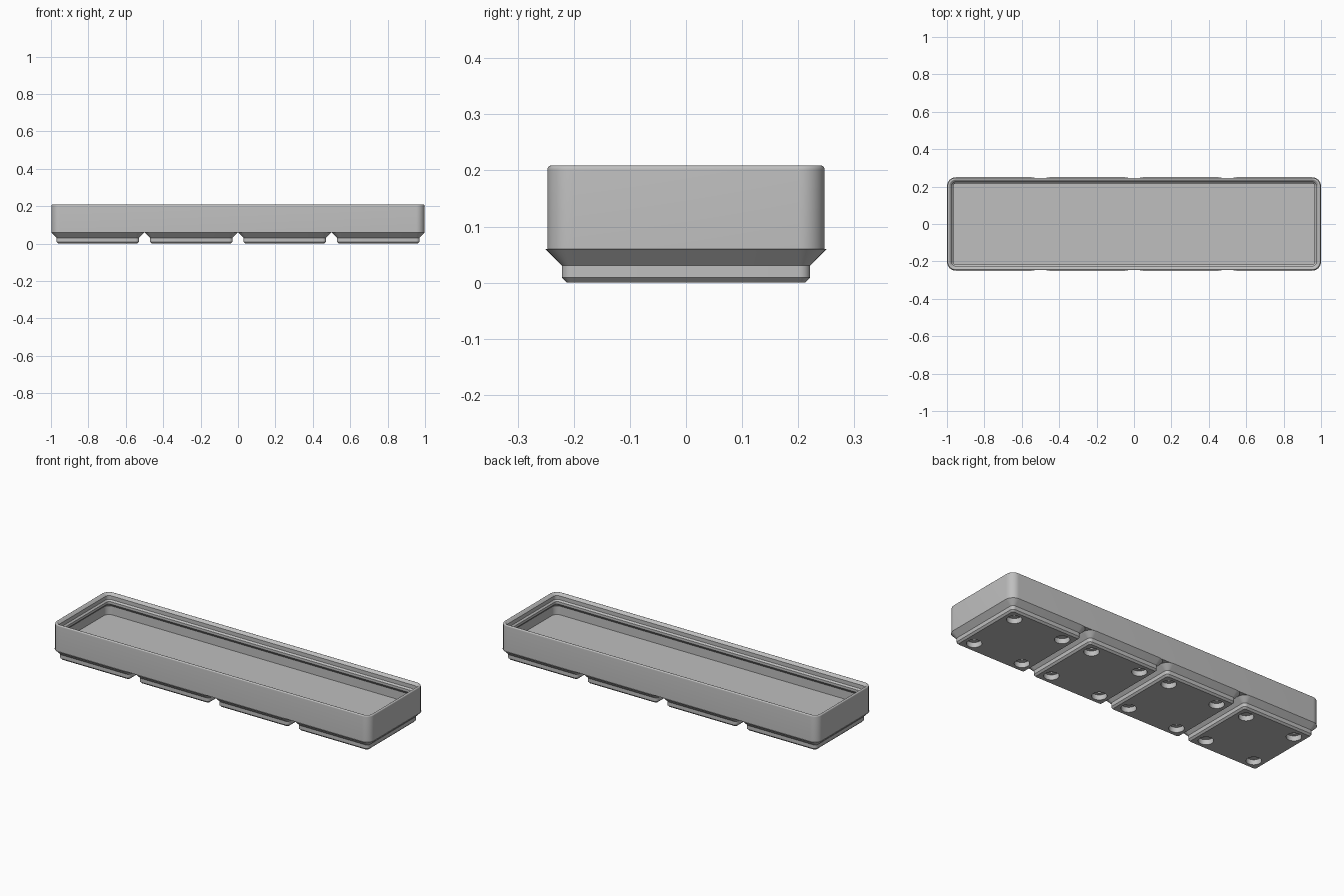
import bpy, bmesh
from math import sin, cos, pi, radians

if "Cube" in bpy.data.objects:
    bpy.data.objects.remove(bpy.data.objects["Cube"], do_unlink=True)

UNIT = 1 / 84      # one millimetre in model units
CELL = 42          # size of one foot cell in millimetres

grey = bpy.data.materials.new("plain grey")
grey.use_nodes = True
grey.diffuse_color = (0.52, 0.52, 0.52, 1)
grey.node_tree.nodes["Principled BSDF"].inputs["Base Color"].default_value = grey.diffuse_color


def rounded_ring(half_x, half_y, radius, inset, z, segments=10):
    """Counter-clockwise rounded rectangle, shrunk evenly by inset."""
    r = radius - inset
    ring = []
    for quarter, (sx, sy) in enumerate([(1, 1), (-1, 1), (-1, -1), (1, -1)]):
        for i in range(segments + 1):
            a = (quarter + i / segments) * pi / 2
            ring.append((sx * (half_x - radius) + r * cos(a),
                         sy * (half_y - radius) + r * sin(a), z))
    return ring


def circle_ring(x, y, radius, z, segments=40):
    return [(x + radius * cos(2 * pi * i / segments),
             y + radius * sin(2 * pi * i / segments), z) for i in range(segments)]


def add_loft(bm, rings):
    """Skin a stack of rings and cap both ends."""
    loops = [[bm.verts.new([c * UNIT for c in p]) for p in ring] for ring in rings]
    for low, high in zip(loops, loops[1:]):
        n = len(low)
        for i in range(n):
            j = (i + 1) % n
            bm.faces.new((low[i], low[j], high[j], high[i]))
    bm.faces.new(loops[0][::-1])
    bm.faces.new(loops[-1])


def make_object(name, bm, x=0):
    mesh = bpy.data.meshes.new(name)
    bm.to_mesh(mesh)
    bm.free()
    mesh.materials.append(grey)
    obj = bpy.data.objects.new(name, mesh)
    obj.location.x = x * UNIT
    bpy.context.collection.objects.link(obj)
    return obj


centres = [CELL * (i - 1.5) for i in range(4)]
parts = []

# Tray: outer wall, rounded rim, stepped stacking lip, inner wall and floor
rim = [(0.6 - 0.6 * cos(radians(a)), 16.95 + 0.6 * sin(radians(a)))
       for a in range(0, 136, 15)]
profile = [(0, 5)] + rim + [(1.9, 16.5), (1.9, 14.7), (2.6, 14), (2.6, 12.8),
                            (0.95, 11.15), (0.95, 7)]
bm = bmesh.new()
add_loft(bm, [rounded_ring(83.75, 20.75, 3.75, d, z) for d, z in profile])
parts.append(make_object("tray", bm))

# Four stepped feet
foot_profile = [(3.2, 0), (2.4, 0.8), (2.4, 2.6), (0, 5)]
for number, x in enumerate(centres, 1):
    bm = bmesh.new()
    add_loft(bm, [rounded_ring(21, 21, 4, d, z) for d, z in foot_profile])
    parts.append(make_object(f"foot_{number}", bm, x))

# Stepped round sockets in the feet: wide recess with a narrow bore
bm = bmesh.new()
for x in centres:
    for sx in (-13, 13):
        for sy in (-13, 13):
            add_loft(bm, [circle_ring(x + sx, sy, r, z) for r, z in
                          [(3.25, -1), (3.25, 2.4), (1.5, 2.4), (1.5, 6)]])
cutter = make_object("socket_cutter", bm)
cutter.hide_render = True

for obj in parts:
    bpy.ops.object.select_all(action="DESELECT")
    obj.select_set(True)
    bpy.context.view_layer.objects.active = obj
    cut = obj.modifiers.new("sockets", "BOOLEAN")
    cut.operation = "DIFFERENCE"
    cut.solver = "EXACT"
    cut.object = cutter
    bpy.ops.object.modifier_apply(modifier=cut.name)
    bpy.ops.object.shade_smooth_by_angle(angle=radians(30))

bpy.data.objects.remove(cutter, do_unlink=True)
